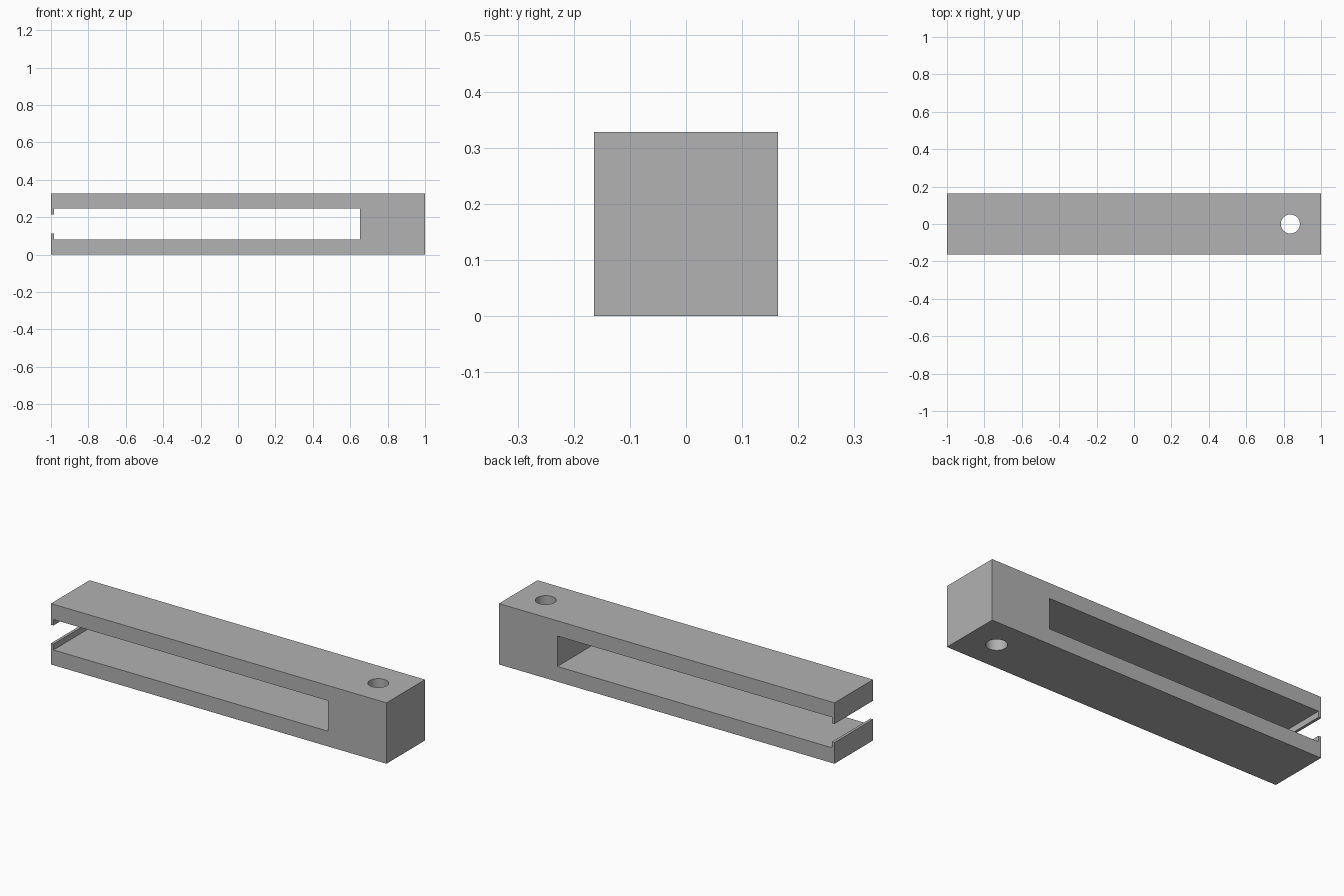
import bpy
import bmesh

cube = bpy.data.objects.get("Cube")
if cube:
    bpy.data.objects.remove(cube, do_unlink=True)

SIZE = 0.328            # height and depth of the square bar
MID = SIZE / 2
SLOT, MOUTH = 0.082, 0.05   # half heights of the slot and its lipped mouth
LIP, SLOT_END = -0.985, 0.652

grey = bpy.data.materials.new("light grey")
grey.use_nodes = True
color = (0.445, 0.445, 0.445, 1)
grey.diffuse_color = color
grey.node_tree.nodes["Principled BSDF"].inputs["Base Color"].default_value = color

# Slotted bar: one half of the fork outline, mirrored about mid height
lower = [(1, 0), (-1, 0), (-1, MID - MOUTH), (LIP, MID - MOUTH),
         (LIP, MID - SLOT), (SLOT_END, MID - SLOT)]
outline = lower + [(x, SIZE - z) for x, z in reversed(lower)]

bm = bmesh.new()
face = bm.faces.new([bm.verts.new((x, -MID, z)) for x, z in outline])
result = bmesh.ops.extrude_face_region(bm, geom=[face])
moved = [g for g in result["geom"] if isinstance(g, bmesh.types.BMVert)]
bmesh.ops.translate(bm, verts=moved, vec=(0, SIZE, 0))
bmesh.ops.recalc_face_normals(bm, faces=bm.faces)
mesh = bpy.data.meshes.new("slotted_bar")
bm.to_mesh(mesh)
bm.free()
bar = bpy.data.objects.new("slotted_bar", mesh)
bpy.context.collection.objects.link(bar)
mesh.materials.append(grey)

# Round hole through the solid end
bpy.ops.mesh.primitive_cylinder_add(vertices=64, radius=0.051, depth=1,
                                    location=(0.836, 0, MID))
cutter = bpy.context.object
cutter.name = "hole_cutter"
cutter.data.materials.append(grey)
cut = bar.modifiers.new("hole", "BOOLEAN")
cut.operation = "DIFFERENCE"
cut.solver = "EXACT"
cut.object = cutter

# Apply the cut and keep the edges crisp
bpy.ops.object.select_all(action="DESELECT")
bar.select_set(True)
bpy.context.view_layer.objects.active = bar
bpy.ops.object.modifier_apply(modifier=cut.name)
bpy.data.objects.remove(cutter, do_unlink=True)
bpy.ops.object.shade_smooth_by_angle()
